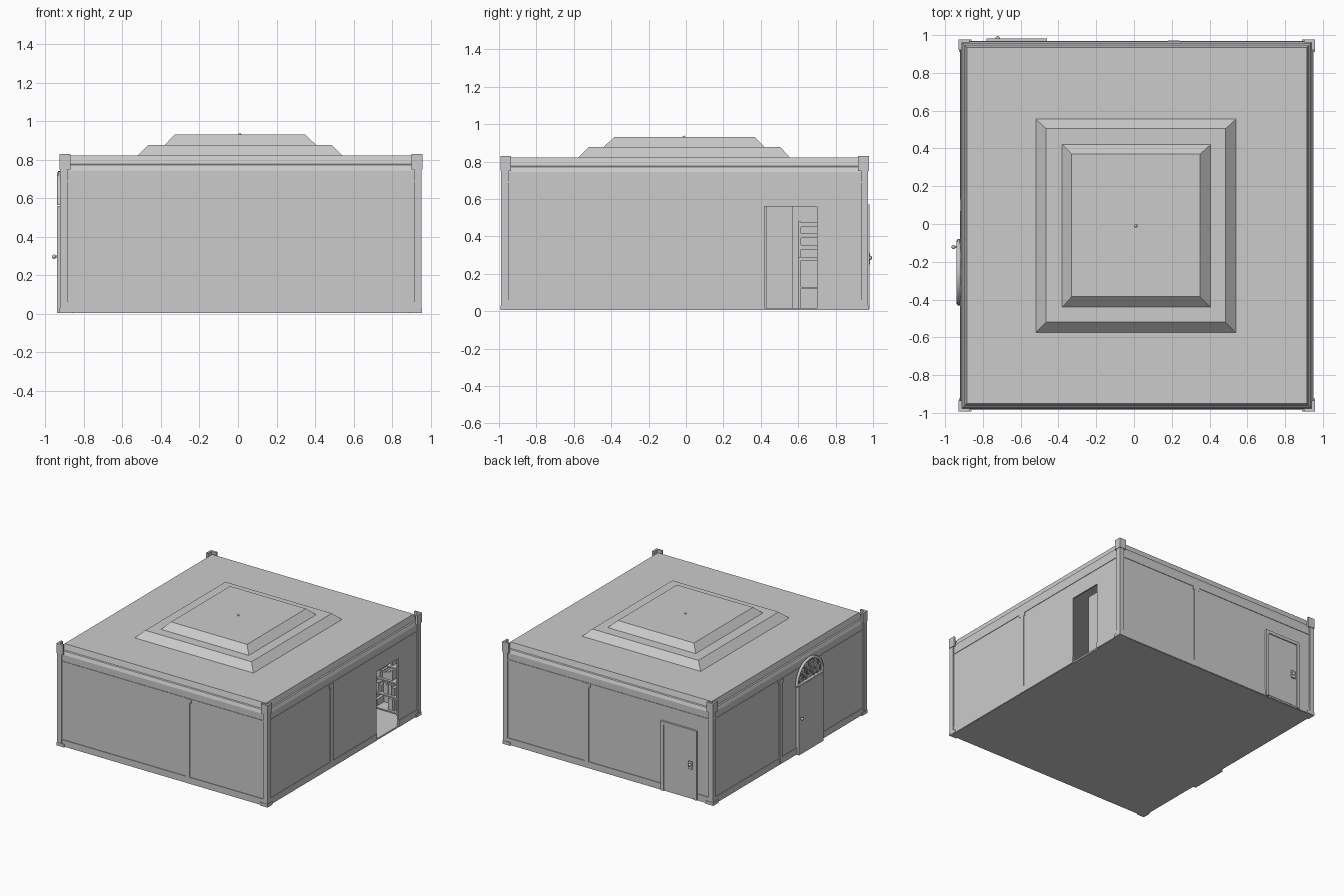
import bpy, bmesh, math, random
from mathutils import Vector

if "Cube" in bpy.data.objects:
    bpy.data.objects.remove(bpy.data.objects["Cube"], do_unlink=True)
random.seed(4)

grey = bpy.data.materials.new("plain grey")
grey.use_nodes = True
COLOUR = (0.6, 0.6, 0.6, 1)
grey.diffuse_color = COLOUR
grey.node_tree.nodes["Principled BSDF"].inputs["Base Color"].default_value = COLOUR

# Room extents
X0, X1, Y0, Y1 = -0.915, 0.945, -0.98, 0.965
WALL_TOP, TOP, T = 0.745, 0.822, 0.012


def finish(name, bm):
    mesh = bpy.data.meshes.new(name)
    bm.to_mesh(mesh)
    bm.free()
    mesh.materials.append(grey)
    ob = bpy.data.objects.new(name, mesh)
    bpy.context.collection.objects.link(ob)
    return ob


def add_box(bm, x, y, z):
    """Axis-aligned box from three (low, high) ranges."""
    verts = bmesh.ops.create_cube(bm, size=1)["verts"]
    for v in verts:
        v.co = Vector([lo + (c + 0.5) * (hi - lo) for c, (lo, hi) in zip(v.co, (x, y, z))])


def boxes(name, *parts):
    bm = bmesh.new()
    for p in parts:
        add_box(bm, *p)
    return finish(name, bm)


def rect_loft(name, rings):
    """Skin stacked rectangles (x0, x1, y0, y1, z) and close the last one."""
    bm = bmesh.new()
    loops = [[bm.verts.new((x, y, z)) for x, y in ((a, c), (b, c), (b, d), (a, d))]
             for a, b, c, d, z in rings]
    for low, high in zip(loops, loops[1:]):
        for i in range(4):
            j = (i + 1) % 4
            bm.faces.new((low[i], low[j], high[j], high[i]))
    bm.faces.new(loops[-1])
    return finish(name, bm)


def inset(d, z):
    return (X0 + d, X1 - d, Y0 + d, Y1 - d, z)


def knob(name, at, radius):
    bm = bmesh.new()
    bmesh.ops.create_uvsphere(bm, u_segments=12, v_segments=8, radius=radius)
    bmesh.ops.translate(bm, verts=bm.verts, vec=at)
    for f in bm.faces:
        f.smooth = True
    return finish(name, bm)


def band(name, low, high, out, gap=None):
    """Thin strip round the outside of the walls, with an optional gap on +x."""
    z = (low, high)
    parts = [((X0, X1), (Y0 - out, Y0), z), ((X0, X1), (Y1, Y1 + out), z),
             ((X0 - out, X0), (Y0, Y1), z)]
    runs = [(Y0, gap[0]), (gap[1], Y1)] if gap else [(Y0, Y1)]
    parts += [((X1, X1 + out), run, z) for run in runs]
    return boxes(name, *parts)


# Floor with a threshold at the entrance
ENTRY, OPEN = (-0.41, -0.10), (0.42, 0.70)
boxes("floor", ((X0, X1), (Y0, Y1), (0.005, 0.018)),
      ((X0 - 0.025, X0), ENTRY, (0.005, 0.018)))

# Walls, with an open doorway in the +x side
Z = (0.01, WALL_TOP)
boxes("front_wall", ((X0, X1), (Y0, Y0 + T), Z))
boxes("back_wall", ((X0, X1), (Y1 - T, Y1), Z))
boxes("entrance_wall", ((X0, X0 + T), (Y0, Y1), Z))
boxes("doorway_wall", ((X1 - T, X1), (Y0, OPEN[0]), Z), ((X1 - T, X1), (OPEN[1], Y1), Z),
      ((X1 - T, X1), OPEN, (0.56, WALL_TOP)))

# Cornice, ceiling and the two raised trays
rect_loft("cornice_and_ceiling", [inset(0, WALL_TOP), inset(0.01, 0.772),
                                  inset(0.018, 0.777), inset(0.03, TOP)])
rect_loft("lower_tray", [(-0.52, 0.54, -0.575, 0.555, TOP), (-0.465, 0.485, -0.52, 0.505, 0.877)])
rect_loft("upper_tray", [(-0.38, 0.405, -0.44, 0.42, 0.877), (-0.33, 0.35, -0.385, 0.37, 0.93)])
knob("ceiling_hook", (0.01, -0.01, 0.93), 0.008)

# Skirting and picture rail
band("skirting", 0.008, 0.06, 0.005, OPEN)
band("picture_rail", 0.685, 0.693, 0.004)

# Corner posts with flared feet and caps
for xn, x, sx in (("right", X0, -1), ("left", X1, 1)):
    for yn, y, sy in (("front", Y0, -1), ("back", Y1, 1)):
        def span(c, s, inner, outer):
            return tuple(sorted((c - s * inner, c + s * outer)))
        parts = []
        for z, depth, out in (((0.005, 0.03), 0.055, 0.012), ((0.03, 0.75), 0.03, 0.009),
                              ((0.75, 0.83), 0.045, 0.013)):
            parts.append((span(x, sx, depth, out), span(y, sy, 0.004, out), z))
            parts.append((span(x, sx, 0.004, out), span(y, sy, depth, out), z))
        boxes(f"{yn}_{xn}_corner_post", *parts)

# Pilaster strips in the middle of each wall
for name, x, y in (("front", 0.24, Y0), ("back", 0.21, Y1)):
    boxes(name + "_pilaster", ((x - 0.018, x + 0.018), (y - 0.006, y + 0.006), (0.01, 0.69)),
          ((x - 0.03, x + 0.03), (y - 0.006, y + 0.006), (0.66, 0.69)))
for name, x, y in (("doorway", X1, -0.16), ("entrance", X0, 0.1)):
    boxes(name + "_pilaster", ((x - 0.006, x + 0.006), (y - 0.018, y + 0.018), (0.01, 0.69)),
          ((x - 0.006, x + 0.006), (y - 0.03, y + 0.03), (0.66, 0.69)))

# Back door: leaf, raised frame, lock plate and handle
DX0, DX1 = -0.78, -0.46
boxes("back_door", ((DX0, DX1), (Y1, Y1 + 0.008), (0.02, 0.55)))
boxes("back_door_frame",
      ((DX0, DX0 + 0.025), (Y1, Y1 + 0.016), (0.01, 0.57)),
      ((DX1 - 0.025, DX1), (Y1, Y1 + 0.016), (0.01, 0.57)),
      ((DX0, DX1), (Y1, Y1 + 0.016), (0.545, 0.57)))
boxes("back_door_lock", ((-0.74, -0.705), (Y1, Y1 + 0.018), (0.25, 0.31)))
knob("back_door_handle", (-0.722, Y1 + 0.018, 0.285), 0.012)

# Entrance door with a knob on a stem
boxes("entrance_door", ((X0 - 0.025, X0), ENTRY, (0.015, 0.56)))
boxes("entrance_knob_stem", ((X0 - 0.04, X0 - 0.02), (-0.128, -0.116), (0.29, 0.302)))
knob("entrance_knob", (X0 - 0.04, -0.122, 0.296), 0.011)

# Fan window above the entrance: rim, spokes and scrolls
CY, CZ, R = sum(ENTRY) / 2, 0.565, 0.165


def tube(name, paths, radius):
    curve = bpy.data.curves.new(name, "CURVE")
    curve.dimensions = "3D"
    curve.bevel_depth = radius
    curve.bevel_resolution = 1
    for pts in paths:
        s = curve.splines.new("POLY")
        s.points.add(len(pts) - 1)
        for p, (y, z) in zip(s.points, pts):
            p.co = (X0 - 0.013, y, z, 1)
    curve.materials.append(grey)
    ob = bpy.data.objects.new(name, curve)
    bpy.context.collection.objects.link(ob)


def arc(cy, cz, r, a0, a1, n):
    return [(cy + r * math.cos(a0 + (a1 - a0) * i / n), cz + r * math.sin(a0 + (a1 - a0) * i / n))
            for i in range(n + 1)]


tube("fan_window_rim", [arc(CY, CZ, R, 0, math.pi, 24), [(CY - R, CZ), (CY + R, CZ)]], 0.012)
spokes = [[(CY + r * math.cos(k * math.pi / 6), CZ + r * math.sin(k * math.pi / 6))
           for r in (0.05, R)] for k in range(1, 6)]
scrolls = [arc(CY + 0.115 * math.cos(a), CZ + 0.115 * math.sin(a), 0.024, 0, math.tau, 12)
           for a in [(k + 0.5) * math.pi / 6 for k in range(6)]]
tube("fan_window_tracery", spokes + scrolls + [arc(CY, CZ, 0.05, 0, math.pi, 12)], 0.006)


# Bookcases forming an aisle inside the doorway
def bookcase(name, x, y, height, back_high):
    back = (y[1] - 0.01, y[1]) if back_high else (y[0], y[0] + 0.01)
    parts = [((x[0], x[0] + 0.015), y, (0.018, height)),
             ((x[1] - 0.015, x[1]), y, (0.018, height)), (x, back, (0.018, height))]
    levels = [0.03 + i * (height - 0.04) / 5 for i in range(6)]
    parts += [(x, y, (z, z + 0.01)) for z in levels]
    boxes(name, *parts)
    books, depth = [], ((y[0] + 0.02, y[1] - 0.01) if back_high else (y[0] + 0.01, y[1] - 0.02))
    for z in levels[:-1]:
        at = x[0] + 0.02
        while at < x[1] - 0.05:
            w = random.uniform(0.012, 0.028)
            if random.random() > 0.2:
                books.append(((at, at + w), depth, (z + 0.01, z + random.uniform(0.06, 0.1))))
            at += w + 0.002
    boxes(name + "_books", *books)


bookcase("aisle_bookcase", (0.05, 0.8), (0.43, 0.57), 0.62, False)
bookcase("wall_bookcase", (0.0, 0.85), (0.83, 0.95), 0.64, True)

# Chair at the end of the aisle
cx, cy = (-0.5, -0.36), (0.6, 0.74)
legs = [((x, x + 0.015), (y, y + 0.015), (0.018, 0.29))
        for x in (cx[0], cx[1] - 0.015) for y in (cy[0], cy[1] - 0.015)]
boxes("chair", *legs, (cx, cy, (0.27, 0.29)), (cx, cy, (0.12, 0.13)),
      *[((cx[0], cx[0] + 0.012), cy, (z, z + 0.025)) for z in (0.33, 0.39, 0.45)],
      *[((cx[0], cx[0] + 0.015), (y, y + 0.015), (0.29, 0.48)) for y in (cy[0], cy[1] - 0.015)])
